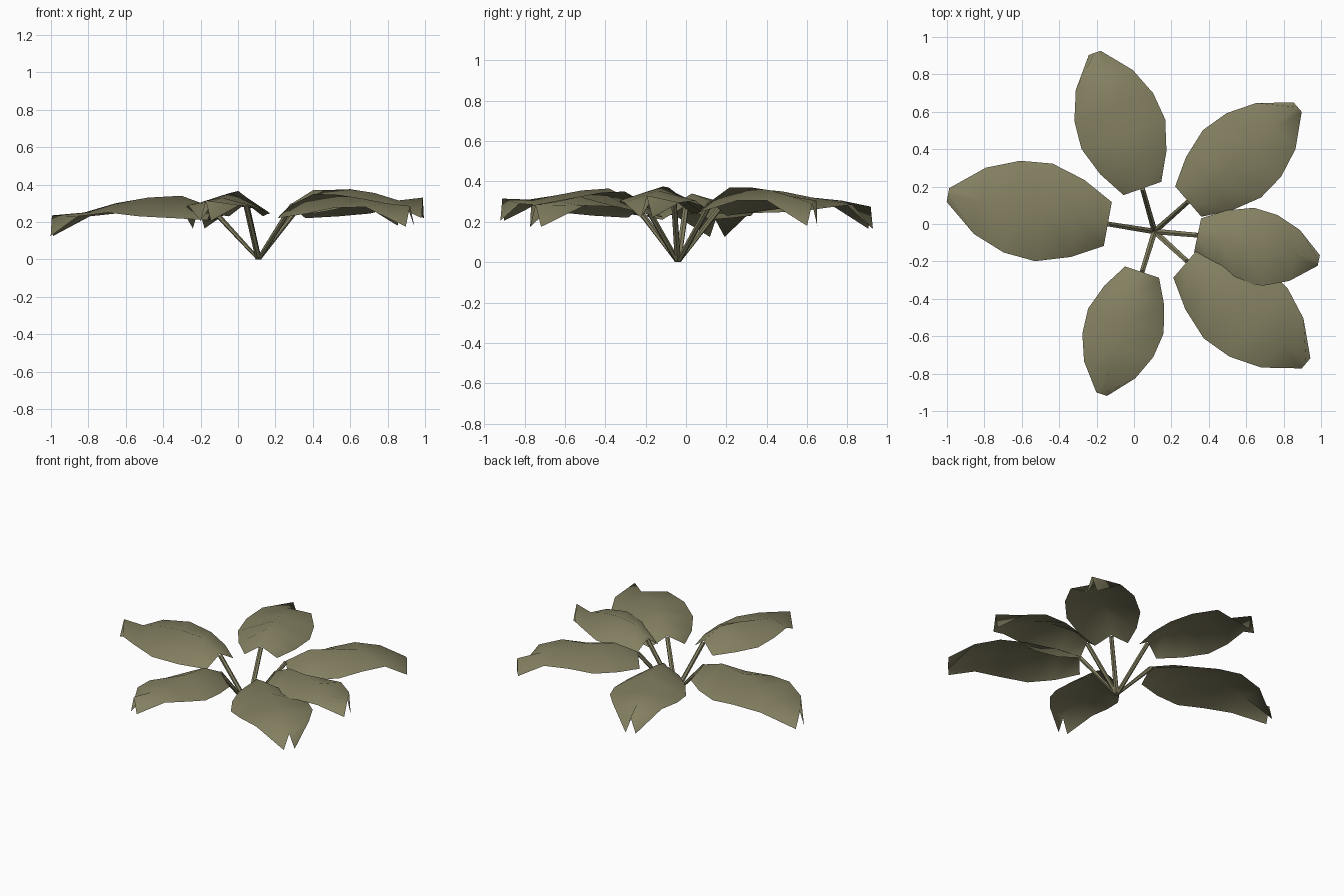
import bpy
from mathutils import Vector

if "Cube" in bpy.data.objects:
    bpy.data.objects.remove(bpy.data.objects["Cube"], do_unlink=True)

olive = bpy.data.materials.new("olive_green")
olive.use_nodes = True
COLOR = (0.23, 0.215, 0.12, 1)
olive.diffuse_color = COLOR
olive.node_tree.nodes["Principled BSDF"].inputs["Base Color"].default_value = COLOR

ROOT = Vector((0.11, -0.04, 0))

# Shared leaf shape: position, width and edge droop for each row
ALONG = (0, 0.19, 0.4, 0.6, 0.8, 1)
WIDTH = (0.45, 0.79, 1, 0.94, 0.68, 0.14)
DROOP = (0.07, 0.12, 0.1, 0.05, 0.02, 0.11)


def add_object(name, verts, faces):
    mesh = bpy.data.meshes.new(name)
    mesh.from_pydata(verts, [], faces)
    mesh.materials.append(olive)
    mesh.shade_smooth()
    obj = bpy.data.objects.new(name, mesh)
    bpy.context.scene.collection.objects.link(obj)


def add_leaf(name, base, tip, width, ridge):
    """Arched blade folded along its midrib, with a notched tip."""
    start, end = Vector(base), Vector(tip)
    side = (end - start).normalized()
    side = Vector((-side.y, side.x))
    verts, faces = [], []
    for t, w, droop, z in zip(ALONG, WIDTH, DROOP, ridge):
        mid = start.lerp(end, t)
        for s in (1, 0, -1):
            p = mid + side * (s * w * width / 2)
            verts.append((p.x, p.y, z - abs(s) * droop))
    for row in range(len(ALONG) - 1):
        for col in range(2):
            a = row * 3 + col
            faces.append((a, a + 1, a + 4, a + 3))
    add_object(name + "_leaf", verts, faces)


def add_stem(name, end, radius=0.017, sides=6):
    """Slim straight stalk from the shared root to the leaf base."""
    axis = end - ROOT
    bpy.ops.mesh.primitive_cone_add(
        vertices=sides, radius1=radius, radius2=radius * 0.85,
        depth=axis.length, location=(ROOT + end) / 2,
        rotation=axis.to_track_quat("Z", "Y").to_euler())
    stem = bpy.context.object
    stem.name = name + "_stem"
    stem.data.materials.append(olive)
    bpy.ops.object.shade_smooth_by_angle()
    # Flatten the foot onto the ground
    inverse = stem.matrix_basis.inverted()
    for v in stem.data.vertices:
        p = stem.matrix_basis @ v.co
        if p.z < 0.03:
            p.z = 0
            v.co = inverse @ p


# name, base, tip, width, ridge height of each row
LEAVES = (
    ("right", (-0.14, 0), (-0.995, 0.155), 0.53,
     (0.28, 0.34, 0.33, 0.3, 0.25, 0.235)),
    ("back", (0.045, 0.19), (-0.21, 0.915), 0.475,
     (0.31, 0.365, 0.35, 0.32, 0.305, 0.275)),
    ("back_left", (0.29, 0.12), (0.875, 0.625), 0.476,
     (0.3, 0.37, 0.37, 0.355, 0.325, 0.29)),
    ("left", (0.34, -0.06), (0.988, -0.195), 0.41,
     (0.31, 0.37, 0.375, 0.355, 0.315, 0.33)),
    ("front_left", (0.285, -0.2), (0.92, -0.745), 0.51,
     (0.29, 0.35, 0.345, 0.325, 0.3, 0.285)),
    ("front", (0.043, -0.257), (-0.173, -0.91), 0.425,
     (0.3, 0.365, 0.355, 0.33, 0.31, 0.315)),
)

for name, base, tip, width, ridge in LEAVES:
    add_leaf(name, base, tip, width, ridge)
    add_stem(name, Vector((*base, ridge[0] - 0.01)))
